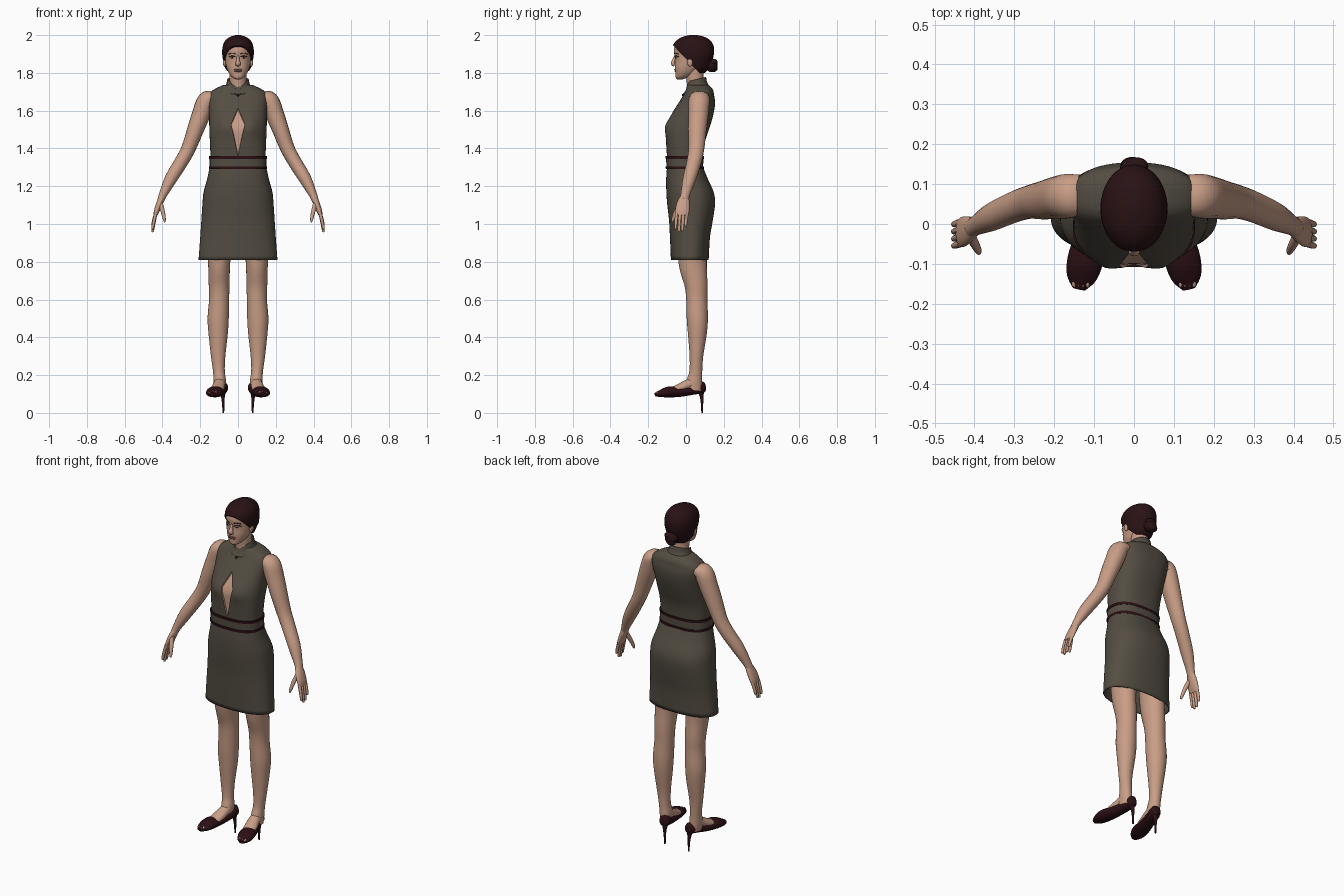
import bpy, bmesh, math
from mathutils import Vector, Matrix
from mathutils.bvhtree import BVHTree

if "Cube" in bpy.data.objects:
    bpy.data.objects.remove(bpy.data.objects["Cube"], do_unlink=True)


def material(name, *rgb):
    mat = bpy.data.materials.new(name)
    mat.use_nodes = True
    mat.diffuse_color = (*rgb, 1)
    mat.node_tree.nodes["Principled BSDF"].inputs["Base Color"].default_value = (*rgb, 1)
    return mat


skin = material("skin", .58, .34, .24)
cloth = material("olive_cloth", .088, .074, .055)
hair_brown = material("dark_hair", .022, .006, .007)
leather = material("dark_leather", .024, .005, .007)
lip_pink = material("lip_pink", .36, .13, .1)
eye_white = material("eye_white", .5, .45, .4)


def finish(name, bm, *mats):
    """Turn a bmesh into a smooth shaded object."""
    mesh = bpy.data.meshes.new(name)
    for face in bm.faces:
        face.smooth = True
    bm.to_mesh(mesh)
    bm.free()
    mesh.set_sharp_from_angle(angle=math.radians(50))
    for mat in mats:
        mesh.materials.append(mat)
    obj = bpy.data.objects.new(name, mesh)
    bpy.context.collection.objects.link(obj)
    return obj


def refine(rows, steps=4):
    """Smooth the rows of a profile with a Catmull-Rom spline."""
    rows = [Vector(row) for row in rows]
    out = []
    for i in range(len(rows) - 1):
        a, b, c = rows[max(i - 1, 0)], rows[i], rows[i + 1]
        d = rows[min(i + 2, len(rows) - 1)]
        for k in range(steps):
            t = k / steps
            out.append(b + (c - a) * (t / 2)
                       + (a * 2 - b * 5 + c * 4 - d) * (t * t / 2)
                       + (b * 3 - a - c * 3 + d) * (t ** 3 / 2))
    return out + [rows[-1]]


def oval(count, power):
    for i in range(count):
        angle = math.tau * i / count
        c, s = math.cos(angle), math.sin(angle)
        yield (math.copysign(abs(c) ** (2 / power), c),
               math.copysign(abs(s) ** (2 / power), s))


def bridge(rings, caps=(True, True)):
    bm = bmesh.new()
    loops = [[bm.verts.new(p) for p in ring] for ring in rings]
    count = len(loops[0])
    for low, high in zip(loops, loops[1:]):
        for i in range(count):
            j = (i + 1) % count
            bm.faces.new((low[i], low[j], high[j], high[i]))
    for loop, cap in zip((loops[0], loops[-1]), caps):
        if cap:
            bm.faces.new(loop)
    bmesh.ops.recalc_face_normals(bm, faces=bm.faces)
    return bm


def loft(rows, power=2.0, count=48, caps=(True, True)):
    """Stack horizontal ovals given as height, half width, front, back."""
    rings = []
    for z, w, front, back in refine(rows):
        mid, depth = (front + back) / 2, (back - front) / 2
        rings.append([(w * c, mid + depth * s, z) for c, s in oval(count, power)])
    return bridge(rings, caps)


def tube(name, rows, mat, side=1, axis=(0, 1, 0), count=18):
    """Sweep an oval along a path given as x, y, z, two radii."""
    rows = refine(rows)
    path = [row.to_3d() if len(row) == 3 else Vector(row[:3]) for row in rows]
    rings = []
    for i, row in enumerate(rows):
        tangent = (path[min(i + 1, len(path) - 1)] - path[max(i - 1, 0)]).normalized()
        u = tangent.cross(Vector(axis)).normalized()
        v = u.cross(tangent)
        ring = [path[i] + u * row[3] * c + v * row[4] * s for c, s in oval(count, 2)]
        rings.append([(p.x * side, p.y, p.z) for p in ring])
    return finish(name, bridge(rings), mat)


def ellipsoid(name, centre, radii, mat):
    bm = bmesh.new()
    bmesh.ops.create_uvsphere(bm, u_segments=20, v_segments=12, radius=1)
    bm.transform(Matrix.Translation(centre) @ Matrix.Diagonal((*radii, 1)))
    return finish(name, bm, mat)


# Bodice with bust shaping and a diamond keyhole showing skin
bm = loft([(1.28, .146, -.098, .085), (1.36, .146, -.101, .09), (1.44, .149, -.106, .102),
           (1.51, .152, -.106, .125), (1.58, .153, -.077, .145), (1.64, .157, -.04, .154),
           (1.685, .157, -.012, .148), (1.712, .128, 0, .142), (1.735, .08, .01, .122)], 2.5, 64)
for vert in bm.verts:
    x, y, z = vert.co
    if y < .02:
        vert.co.y -= .012 * math.exp(-((abs(x) - .07) / .035) ** 2 - ((z - 1.52) / .05) ** 2)
top, middle, bottom, reach = 1.615, 1.53, 1.355, .036
for side in (1, -1):
    for tip in (top, bottom):
        front = [f for f in bm.faces if f.calc_center_median().y < -.02 and f.normal.y < -.1]
        geom = set(front) | {e for f in front for e in f.edges} | {v for f in front for v in f.verts}
        bmesh.ops.bisect_plane(bm, geom=list(geom), plane_co=(0, 0, tip),
                               plane_no=(middle - tip, 0, -side * reach))
opening = []
for face in bm.faces:
    x, y, z = face.calc_center_median()
    limit = reach * min((top - z) / (top - middle), (z - bottom) / (middle - bottom))
    if y < -.02 and abs(x) < limit:
        face.material_index = 1
        opening.append(face)
bmesh.ops.inset_region(bm, faces=opening, thickness=.002, depth=-.008)
finish("bodice", bm, cloth, skin)

# Skirt, open at the hem
skirt = finish("skirt", loft([(1.31, .148, -.1, .087), (1.24, .163, -.105, .115), (1.17, .182, -.104, .146),
                              (1.11, .188, -.1, .154), (1.02, .194, -.09, .142), (.93, .2, -.085, .127),
                              (.81, .209, -.08, .12)], 2.3, 64, (True, False)), cloth)
skirt.modifiers.new("thickness", "SOLIDIFY").thickness = .005

# Waistband with two dark trims
finish("waistband", loft([(1.295, .15, -.103, .09), (1.355, .15, -.106, .093)], 2.5, 64), cloth)
for name, z in (("lower_trim", 1.297), ("upper_trim", 1.352)):
    finish(name, loft([(z - .007, .153, -.107, .094), (z + .007, .153, -.108, .095)], 2.5, 64), leather)

# Stand collar, dipping to a notch at the throat
bm = loft([(1.705, .085, -.016, .125), (1.735, .064, -.006, .112), (1.765, .057, .0, .106)],
          caps=(False, False))
for vert in bm.verts:
    x, y, z = vert.co
    vert.co.z += .25 * (y - .05)
    if y < .05:
        vert.co.z -= max(0, z - 1.705) * .9 * max(0, 1 - abs(x) / .045)
collar = finish("collar", bm, cloth)
collar.modifiers.new("thickness", "SOLIDIFY").thickness = .004
ellipsoid("collar_button", (0, -.016, 1.682), (.007, .006, .007), leather)

# Neck and head
tube("neck", [(0, .06, 1.66, .055, .055), (0, .055, 1.72, .047, .049), (0, .048, 1.77, .045, .046),
              (0, .045, 1.83, .047, .05)], skin, count=28)
bm = loft([(1.766, .012, -.046, -.018), (1.777, .031, -.055, .015), (1.8, .049, -.056, .05),
           (1.83, .061, -.059, .08), (1.86, .068, -.058, .11), (1.89, .072, -.06, .13),
           (1.92, .073, -.064, .135), (1.95, .067, -.055, .13), (1.98, .045, -.02, .1)], 2.15)
surface = BVHTree.FromBMesh(bm)
finish("head", bm, skin)


def on_face(x, z):
    return surface.ray_cast(Vector((x, -1, z)), Vector((0, 1, 0)))[0].y


tube("nose", [(0, -.055, 1.893, .006, .006), (0, -.062, 1.872, .008, .009), (0, -.07, 1.85, .014, .011),
              (0, -.06, 1.841, .012, .008)], skin)
for name, z, height in (("upper_lip", 1.8175, .004), ("lower_lip", 1.81, .005)):
    ellipsoid(name, (0, on_face(0, z) + .003, z), (.021, .008, height), lip_pink)

# Swept back hair, cut along the hairline, and a knotted bun
bm = loft([(1.8, .046, .0, .1), (1.82, .066, -.04, .118), (1.86, .077, -.06, .137), (1.9, .084, -.069, .148),
           (1.94, .081, -.071, .147), (1.97, .068, -.052, .13), (1.99, .043, -.02, .1), (2, .012, .02, .06)])
bmesh.ops.bisect_plane(bm, geom=bm.verts[:] + bm.edges[:] + bm.faces[:], plane_co=(0, -.07, 1.947),
                       plane_no=(0, 1.04, 1), clear_inner=True)
bmesh.ops.holes_fill(bm, edges=[e for e in bm.edges if e.is_boundary])
finish("hair", bm, hair_brown)
ellipsoid("bun", (0, .135, 1.84), (.036, .033, .036), hair_brown)
ellipsoid("bun_upper_twist", (.008, .145, 1.857), (.028, .022, .018), hair_brown)
ellipsoid("bun_lower_twist", (-.006, .146, 1.823), (.028, .022, .018), hair_brown)

for label, side in (("left", 1), ("right", -1)):
    # Eyes, brows and ears
    x = .03 * side
    y = on_face(x, 1.882)
    ellipsoid(label + "_eye", (x, y + .001, 1.882), (.013, .005, .0055), eye_white)
    ellipsoid(label + "_iris", (x, y - .003, 1.882), (.005, .003, .005), hair_brown)
    for part, z, arch in (("_lash", 1.885, .004), ("_brow", 1.9, .004)):
        tube(label + part, [(px, on_face(px, z), z + lift, .0022, .003) for px, lift in
                            ((.014, 0), (.024, arch), (.036, arch), (.048, 0))],
             hair_brown, side, count=8)
    ellipsoid(label + "_ear", (.071 * side, .022, 1.858), (.009, .015, .025), skin)

    # Arm
    tube(label + "_arm", [(.13, .075, 1.67, .03, .05), (.165, .07, 1.655, .049, .056),
                          (.195, .066, 1.58, .049, .053), (.225, .06, 1.5, .044, .049),
                          (.262, .055, 1.4, .038, .042), (.3, .043, 1.33, .036, .039),
                          (.355, .018, 1.24, .033, .035), (.395, -.003, 1.16, .022, .025),
                          (.407, -.01, 1.13, .019, .025)], skin, side)

    # Hand with fingers and thumb
    tube(label + "_palm", [(.4, -.007, 1.145, .018, .023), (.415, -.014, 1.11, .017, .034),
                           (.43, -.02, 1.07, .015, .038), (.438, -.022, 1.045, .01, .034)], skin, side)
    for i, length in enumerate((.08, .095, .09, .065)):
        y = -.049 + .018 * i
        tube(f"{label}_finger_{i + 1}", [(.434, y, 1.06, .009, .009),
                                         (.446, y - .004, 1.06 - length * .6, .0085, .0085),
                                         (.452, y - .006, 1.058 - length, .007, .007),
                                         (.453, y - .006, 1.052 - length, .003, .003)], skin, side, count=10)
    tube(label + "_thumb", [(.412, -.026, 1.115, .013, .014), (.398, -.052, 1.065, .011, .012),
                            (.39, -.068, 1.025, .008, .009), (.388, -.073, 1.01, .004, .004)], skin, side)

    # Leg and instep
    tube(label + "_leg", [(.1, .035, .97, .075, .08), (.1, .035, .8, .059, .075), (.1, .053, .68, .055, .061),
                          (.1, .057, .6, .053, .056), (.105, .06, .5, .056, .056), (.105, .06, .42, .051, .05),
                          (.105, .055, .3, .038, .036), (.101, .052, .22, .031, .034),
                          (.097, .045, .17, .033, .041), (.097, .04, .12, .028, .045)], skin, side, count=28)
    tube(label + "_instep", [(.095, .045, .165, .029, .03), (.1, .005, .148, .032, .027),
                             (.109, -.04, .128, .036, .023), (.118, -.08, .115, .036, .018)],
         skin, side, axis=(0, 0, 1))

    # Open toed shoe with a stiletto heel
    tube(label + "_shoe", [(.077, .103, .14, .008, .018), (.081, .085, .136, .029, .031),
                           (.092, .03, .12, .034, .025), (.108, -.03, .112, .039, .027),
                           (.122, -.09, .111, .045, .029), (.132, -.135, .102, .037, .019),
                           (.138, -.163, .097, .016, .009)], leather, side, axis=(0, 0, 1), count=24)
    for i in range(4):
        ellipsoid(f"{label}_toe_{i + 1}", ((.117 + .011 * i) * side, -.147, .108 - .001 * i),
                  (.006, .012, .007), skin)
    tube(label + "_heel", [(.081, .074, .128, .024, .022), (.08, .083, .09, .011, .011),
                           (.078, .085, .04, .006, .006), (.078, .086, 0, .005, .005)], leather, side)
